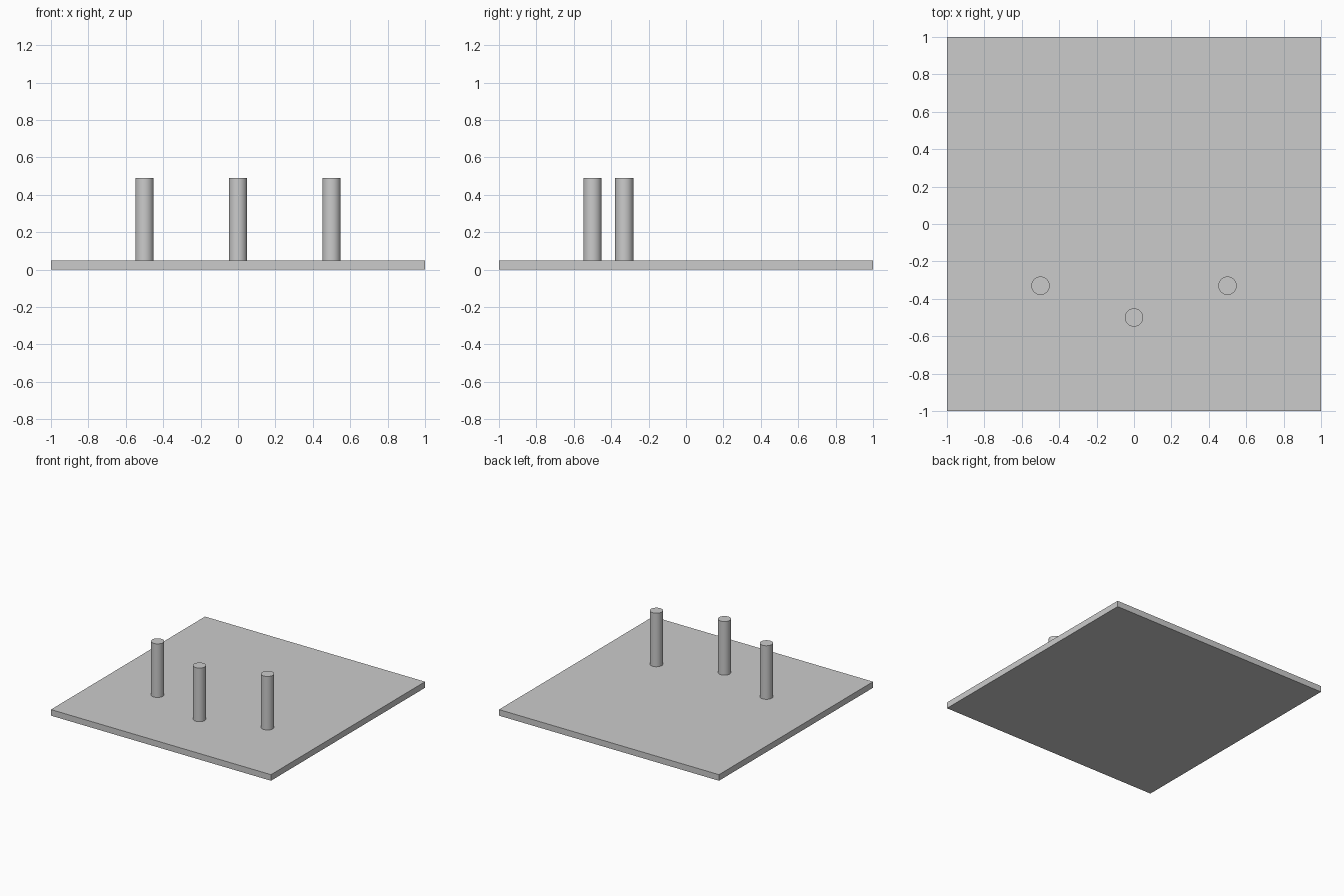
import bpy
import math

default = bpy.data.objects.get("Cube")
if default:
    bpy.data.objects.remove(default, do_unlink=True)

PLATE_TOP = 0.05
PEG_TOP = 0.49
PEG_RADIUS = 0.049

# One plain grey for everything
grey = bpy.data.materials.new("light_grey")
grey.use_nodes = True
colour = (0.6, 0.6, 0.6, 1)
grey.diffuse_color = colour
grey.node_tree.nodes["Principled BSDF"].inputs["Base Color"].default_value = colour


def finish(name):
    obj = bpy.context.object
    obj.name = obj.data.name = name
    obj.data.materials.append(grey)
    return obj


# Square base plate
bpy.ops.mesh.primitive_cube_add(size=1, location=(0, 0, PLATE_TOP / 2))
plate = finish("base_plate")
plate.scale = (2, 2, PLATE_TOP)
bpy.ops.object.transform_apply(location=False, rotation=False, scale=True)

# Three round pegs standing on the plate
for name, x, y in (("right_peg", -0.5, -0.33),
                   ("middle_peg", 0, -0.5),
                   ("left_peg", 0.5, -0.33)):
    bpy.ops.mesh.primitive_cylinder_add(
        vertices=48, radius=PEG_RADIUS, depth=PEG_TOP - PLATE_TOP,
        location=(x, y, (PEG_TOP + PLATE_TOP) / 2))
    finish(name)
    bpy.ops.object.shade_smooth_by_angle(angle=math.radians(30))
